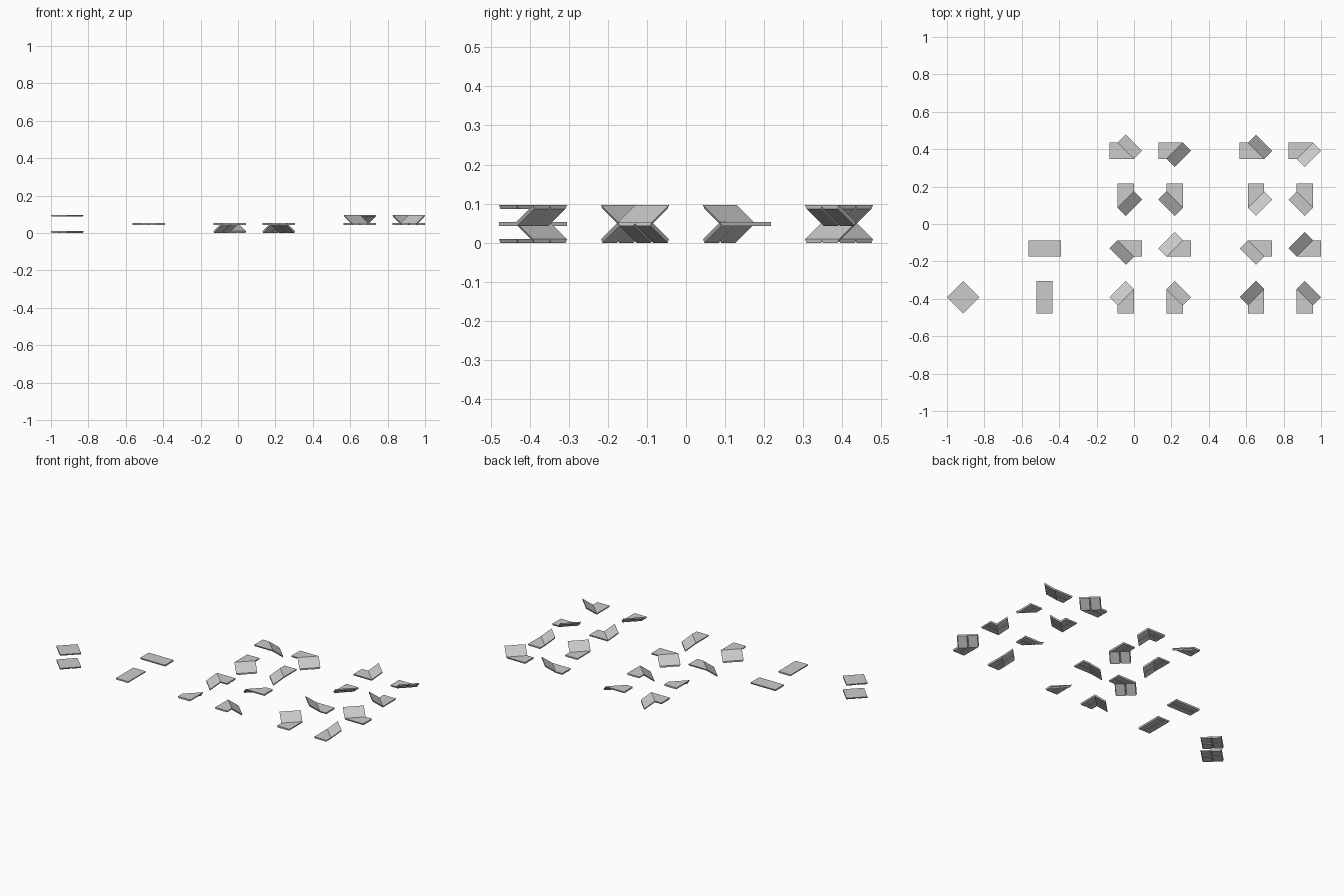
import bpy, bmesh, math
from mathutils import Vector

if "Cube" in bpy.data.objects:
    bpy.data.objects.remove(bpy.data.objects["Cube"])

U = 2 / 23            # layout module
T = 0.0095            # plate thickness
MID = T + U / 2       # top height of the flat middle level
# underside cross-section: (position across the plate 0..1, depth factor), two pads and a groove
UNDER = [(0.96, 1), (0.53, 1), (0.5, 0.3), (0.47, 1), (0.04, 1)]


def plate(name, sections, loc, angle=0.0):
    """Loft a grooved plate through (left, right, depth factor) sections given in modules."""
    bm = bmesh.new()
    rings = []
    for left, right, depth in sections:
        a, b = Vector(left) * U, Vector(right) * U
        pts = [a, b]
        pts += [a.lerp(b, f) - Vector((0, 0, T * d * depth)) for f, d in UNDER]
        rings.append([bm.verts.new(p) for p in pts])
    n = len(rings[0])
    for r0, r1 in zip(rings, rings[1:]):
        for i in range(n):
            j = (i + 1) % n
            bm.faces.new((r0[i], r0[j], r1[j], r1[i]))
    bm.faces.new(rings[0])
    bm.faces.new(rings[-1])
    bmesh.ops.recalc_face_normals(bm, faces=bm.faces)
    mesh = bpy.data.meshes.new(name)
    bm.to_mesh(mesh)
    bm.free()
    obj = bpy.data.objects.new(name, mesh)
    obj.location = loc
    obj.rotation_euler.z = angle
    bpy.context.collection.objects.link(obj)


def bent(side, rise):
    """Flat half strip, diagonal fold, then a ramp turned 45 degrees."""
    pts = [((-1, .5, 0), (-1, -.5, 0)),
           ((-.5, .5, 0), (.5, -.5, 0)),
           ((0, 1, rise), (1, 0, rise))]
    return [((a[0], a[1] * side, a[2]), (b[0], b[1] * side, b[2]), 1) for a, b in pts]


# folded ramp plates: left pair descends, right pair climbs, each row a quarter turn on
COLUMNS = [(-0.5, 1, -.5), (2.5, -1, -.5), (7.5, 1, .5), (10.5, -1, .5)]
for row in range(4):
    y = (4.5 - 3 * row) * U
    for x, side, rise in COLUMNS:
        kind = "ramp_up" if rise > 0 else "ramp_down"
        plate(kind, bent(side, rise), (x * U, y, MID), -row * math.pi / 2)

# straight flat strips
strip = [((-1, .5, 0), (-1, -.5, 0), 1), ((1, .5, 0), (1, -.5, 0), 1)]
plate("flat_strip_across", strip, (-5.5 * U, -1.5 * U, MID))
plate("flat_strip_lengthwise", strip, (-5.5 * U, -4.5 * U, MID), math.pi / 2)

# square plates turned 45 degrees, with crossed grooves underneath
h = math.sqrt(0.5)
square = [((f * h, h, 0), (f * h, -h, 0), d)
          for f, d in [(-1, 1), (-.06, 1), (0, .3), (.06, 1), (1, 1)]]
plate("lower_square", square, (-10.5 * U, -4.5 * U, T), math.pi / 4)
plate("upper_square", square, (-10.5 * U, -4.5 * U, T + U), math.pi / 4)
